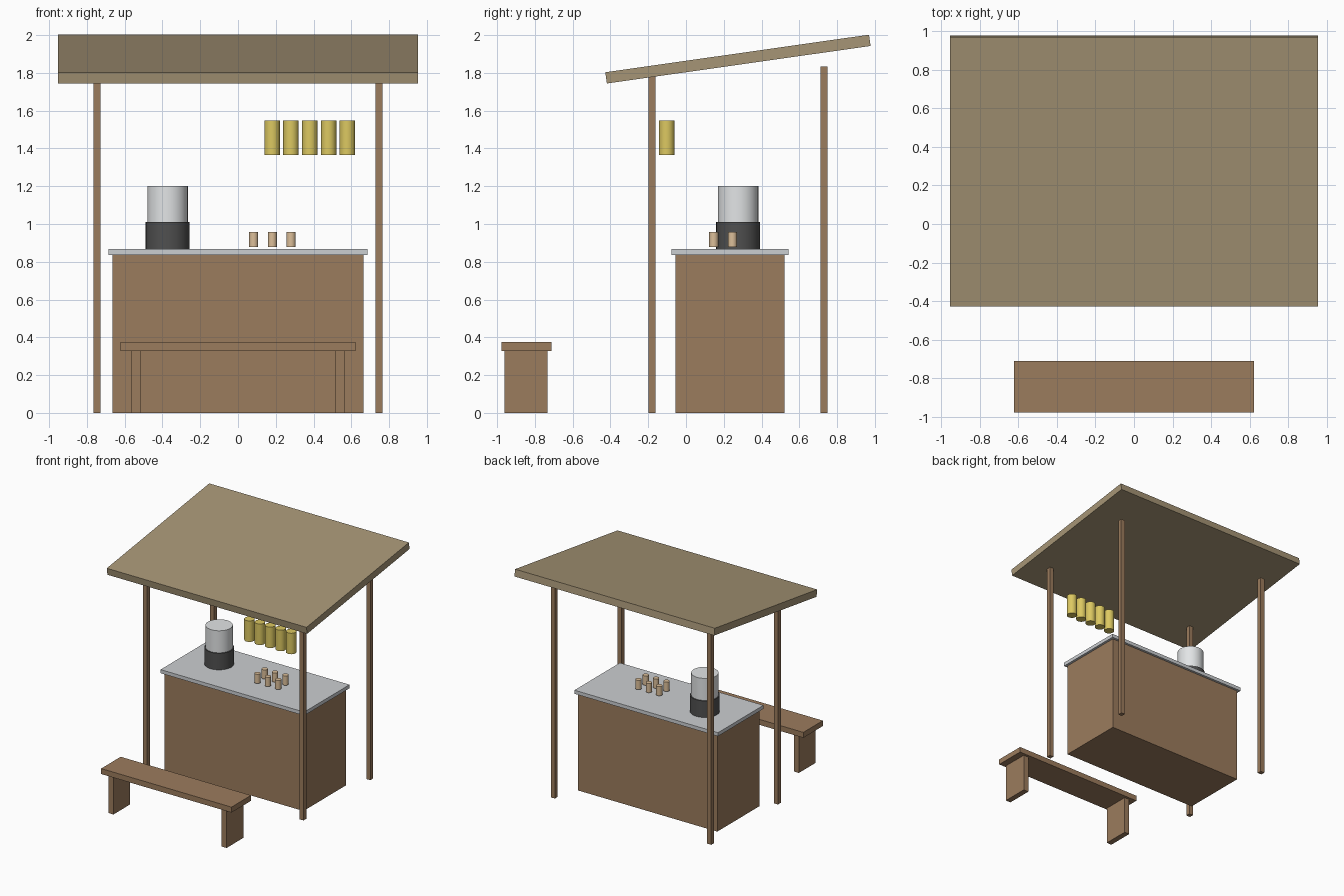
import bpy
import math

if "Cube" in bpy.data.objects:
    bpy.data.objects.remove(bpy.data.objects["Cube"], do_unlink=True)


def material(name, r, g, b):
    m = bpy.data.materials.new(name)
    m.use_nodes = True
    m.diffuse_color = (r, g, b, 1)
    m.node_tree.nodes["Principled BSDF"].inputs["Base Color"].default_value = (r, g, b, 1)
    return m


wood = material("brown wood", 0.33, 0.20, 0.11)
thatch = material("tan roofing", 0.38, 0.30, 0.18)
steel = material("pale steel", 0.60, 0.62, 0.64)
charcoal = material("dark charcoal", 0.08, 0.08, 0.08)
frosted = material("frosted white", 0.76, 0.78, 0.79)
yellow = material("golden yellow", 0.72, 0.58, 0.12)
cream = material("cup tan", 0.72, 0.52, 0.32)


def box(name, mat, x, y, z):
    """Box spanning the (low, high) range on each axis."""
    spans = (x, y, z)
    bpy.ops.mesh.primitive_cube_add(size=1, location=[(a + b) / 2 for a, b in spans])
    ob = bpy.context.object
    ob.name = name
    ob.scale = [b - a for a, b in spans]
    bpy.ops.object.transform_apply(location=False, rotation=False, scale=True)
    ob.data.materials.append(mat)
    return ob


def cylinder(name, mat, x, y, radius, z0, z1, sides=32):
    bpy.ops.mesh.primitive_cylinder_add(vertices=sides, radius=radius, depth=z1 - z0,
                                        location=(x, y, (z0 + z1) / 2))
    ob = bpy.context.object
    ob.name = name
    ob.data.materials.append(mat)
    bpy.ops.object.shade_smooth_by_angle(angle=math.radians(40))
    return ob


# Sloping roof slab
roof = box("roof", thatch, (-0.953, 0.953), (-0.43, 0.98), (1.843, 1.903))
roof.rotation_euler.x = math.radians(8.1)

# Four roof posts
for side, sx in (("right", -1), ("left", 1)):
    for end, y, top in (("front", -0.18, 1.81), ("back", 0.73, 1.833)):
        x = sx * 0.746
        box(f"{end}_{side}_post", wood, (x - 0.019, x + 0.019),
            (y - 0.019, y + 0.019), (0, top))

# Counter
box("counter_body", wood, (-0.664, 0.664), (-0.056, 0.522), (0, 0.836))
box("counter_top", steel, (-0.685, 0.685), (-0.077, 0.542), (0.836, 0.867))

# Bench
box("bench_seat", wood, (-0.622, 0.622), (-0.977, -0.711), (0.327, 0.374))
for side, sx in (("right", -1), ("left", 1)):
    x = sx * 0.54
    box(f"bench_{side}_leg", wood, (x - 0.024, x + 0.024), (-0.961, -0.733), (0, 0.327))

# Drink urn
cylinder("urn_base", charcoal, -0.373, 0.276, 0.116, 0.867, 1.01)
cylinder("urn_tank", frosted, -0.373, 0.276, 0.107, 1.01, 1.2)

# Cups in two rows
for row in range(2):
    for col in range(3):
        cylinder(f"cup_{row}_{col}", cream, 0.083 + 0.099 * col, 0.147 + 0.099 * row,
                 0.024, 0.877, 0.957, 24)

# Hanging lanterns
for i in range(5):
    cylinder(f"lantern_{i}", yellow, 0.181 + 0.0995 * i, -0.102, 0.041, 1.366, 1.547)
